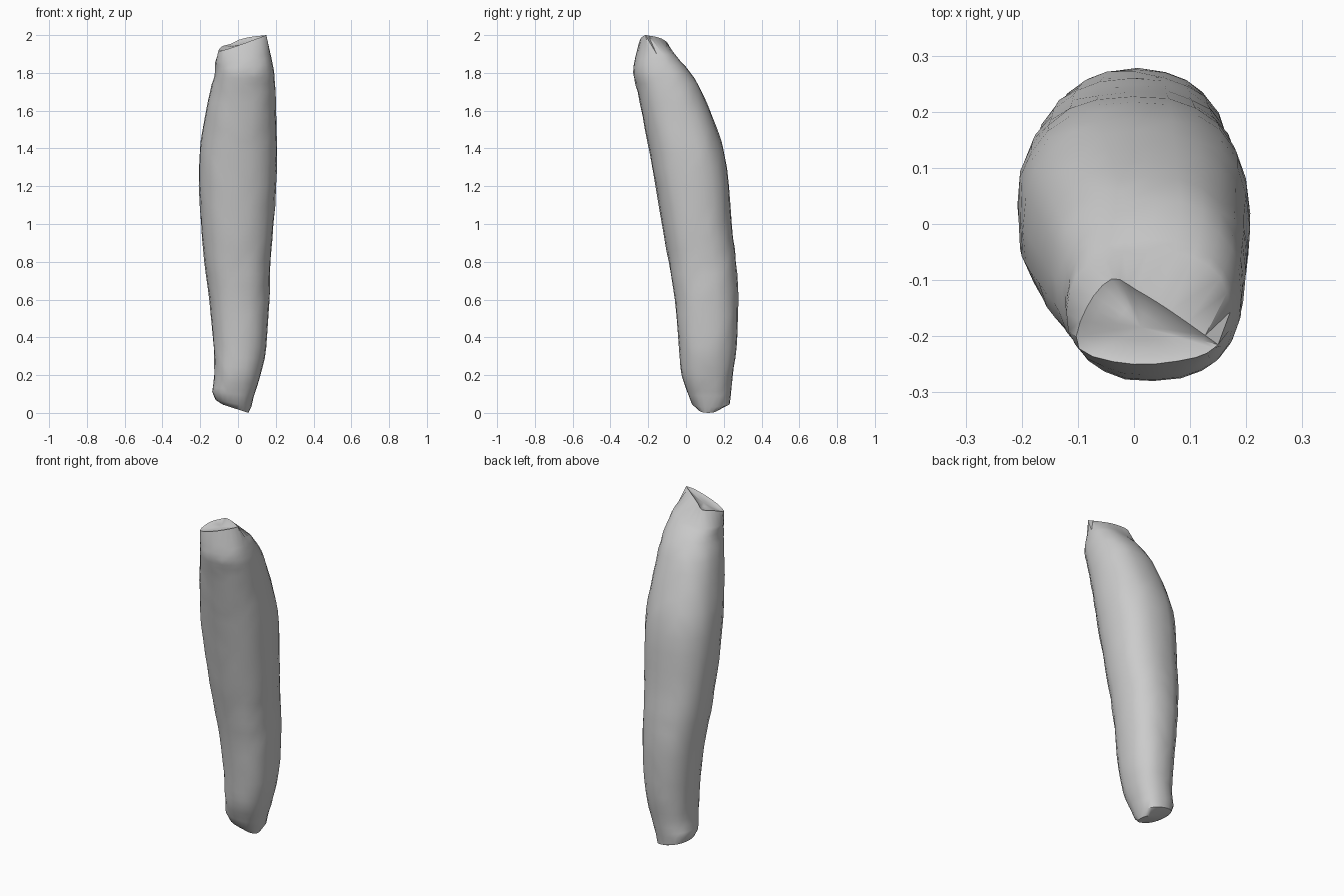
import bpy, bmesh, math, random
from mathutils import Vector

random.seed(4)
SIDES = 24
FULLNESS = 0.86  # below 1 gives squarer cross-sections

cube = bpy.data.objects.get("Cube")
if cube:
    bpy.data.objects.remove(cube, do_unlink=True)


def make_material(name, rgb):
    mat = bpy.data.materials.new(name)
    mat.use_nodes = True
    mat.diffuse_color = (*rgb, 1)
    mat.node_tree.nodes["Principled BSDF"].inputs["Base Color"].default_value = (*rgb, 1)
    return mat


def spline(points, t):
    """Catmull-Rom through tuples at parameter t."""
    i = min(int(t), len(points) - 2)
    f = t - i
    p = [Vector(points[max(0, min(len(points) - 1, i + k))]) for k in (-1, 0, 1, 2)]
    return 0.5 * (2 * p[1] + (p[2] - p[0]) * f
                  + (2 * p[0] - 5 * p[1] + 4 * p[2] - p[3]) * f * f
                  + (3 * p[1] - p[0] - 3 * p[2] + p[3]) * f ** 3)


def fuller(v):
    return math.copysign(abs(v) ** FULLNESS, v)


def oval(z, x0, x1, y0, y1, tilt=0.0, jitter=0.0):
    """Slightly irregular rounded ring, tilted along x."""
    cx, cy, rx, ry = (x0 + x1) / 2, (y0 + y1) / 2, (x1 - x0) / 2, (y1 - y0) / 2
    ring = []
    for k in range(SIDES):
        a = math.tau * k / SIDES
        r = 1 + random.uniform(-jitter, jitter)
        x, y = cx + rx * r * fuller(math.cos(a)), cy + ry * r * fuller(math.sin(a))
        ring.append(Vector((x, y, z + tilt * (x - cx))))
    return ring


# Body outline: height, x range, y range, tilt
stations = [
    (0.10, -0.137, 0.085, 0.010, 0.237, -0.1),
    (0.20, -0.126, 0.118, -0.022, 0.247, -0.05),
    (0.35, -0.130, 0.150, -0.037, 0.267, 0),
    (0.60, -0.152, 0.166, -0.060, 0.277, 0),
    (0.80, -0.178, 0.173, -0.093, 0.265, 0),
    (1.00, -0.196, 0.189, -0.126, 0.242, 0),
    (1.30, -0.208, 0.206, -0.180, 0.218, 0),
    (1.50, -0.188, 0.205, -0.217, 0.166, 0),
    (1.70, -0.148, 0.198, -0.257, 0.085, 0),
    (1.80, -0.123, 0.192, -0.280, 0.024, 0.04),
    (1.88, -0.120, 0.172, -0.268, -0.045, 0.15),
]
# Broken end rim, counter-clockwise from the left side
rim = [
    (0.150, -0.215, 2.0), (0.065, -0.155, 1.99), (0.005, -0.118, 1.975),
    (-0.04, -0.098, 1.953), (-0.085, -0.15, 1.94), (-0.098, -0.222, 1.915),
    (0.0, -0.25, 1.945), (0.11, -0.238, 1.985), (0.150, -0.215, 2.0),
]

rings = [
    oval(0.022, -0.080, 0.055, 0.065, 0.170, -0.32),
    oval(0.050, -0.118, 0.070, 0.030, 0.232, -0.2, 0.01),
]
STEPS = 3
for s in range((len(stations) - 1) * STEPS + 1):
    rings.append(oval(*spline(stations, s / STEPS), jitter=0.012))
rim_ring = [spline(rim, 8 * k / SIDES) for k in range(SIDES)]
rings.append(rim_ring)
# Shallow hollow inside the broken end
middle = sum(rim_ring, Vector()) / SIDES
for inset, depth in ((0.2, 0.008), (0.6, 0.012)):
    rings.append([p.lerp(middle, inset) - Vector((0, 0, depth)) for p in rim_ring])

# Skin the rings and close both ends
bm = bmesh.new()
loops = [[bm.verts.new(p) for p in ring] for ring in rings]
for low, high in zip(loops, loops[1:]):
    for k in range(SIDES):
        n = (k + 1) % SIDES
        bm.faces.new((low[k], low[n], high[n], high[k]))
ends = [bm.faces.new(reversed(loops[0])), bm.faces.new(loops[-1])]
bmesh.ops.poke(bm, faces=ends)
bmesh.ops.triangulate(bm, faces=bm.faces[:])
bmesh.ops.recalc_face_normals(bm, faces=bm.faces[:])

mesh = bpy.data.meshes.new("curved_stick")
bm.to_mesh(mesh)
bm.free()
mesh.materials.append(make_material("plain grey", (0.6, 0.6, 0.6)))
stick = bpy.data.objects.new("curved_stick", mesh)
bpy.context.collection.objects.link(stick)
bpy.context.view_layer.objects.active = stick
stick.select_set(True)
bpy.ops.object.shade_smooth_by_angle(angle=math.radians(35))
